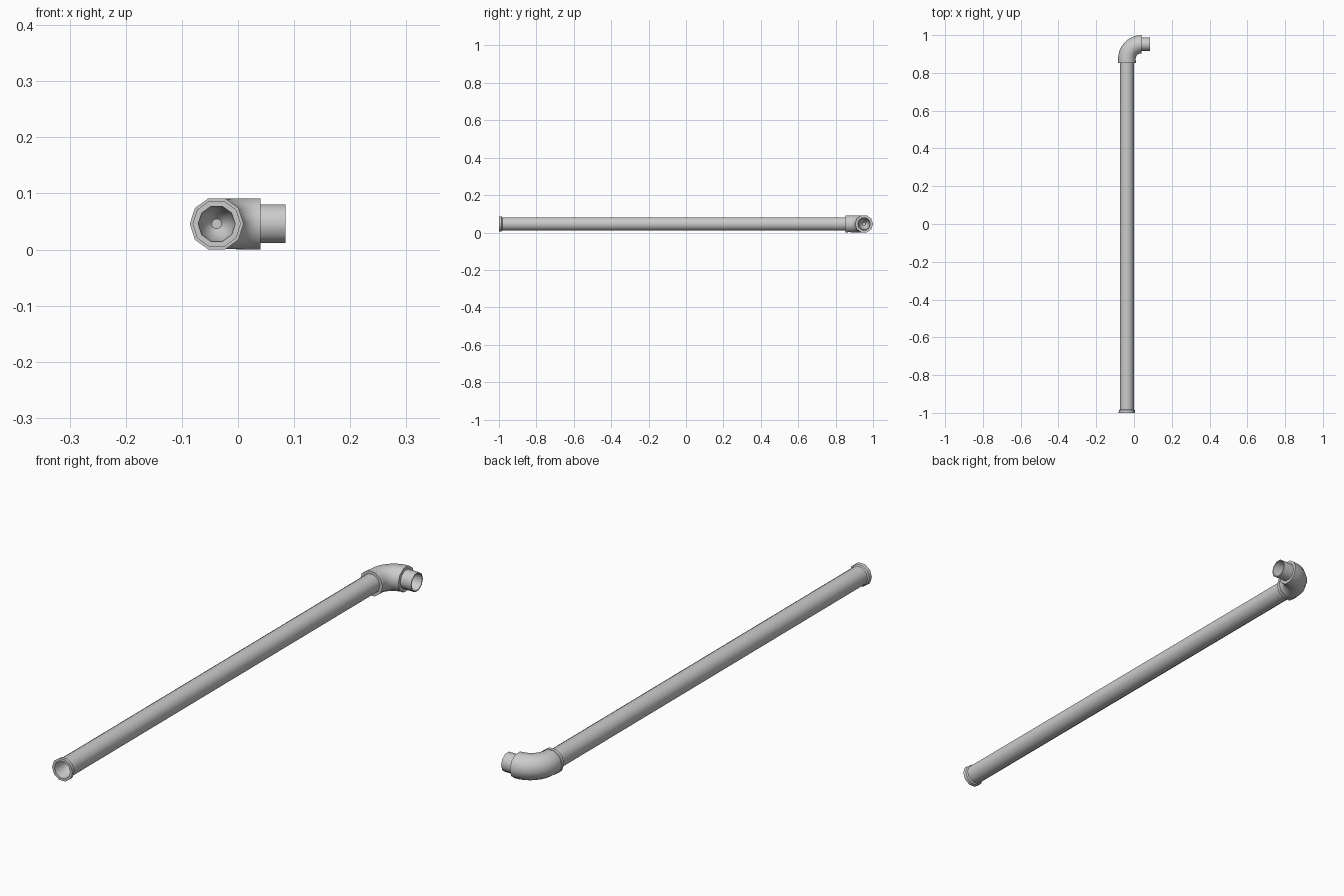
import bpy, bmesh
from math import sin, cos, pi, radians
from mathutils import Vector

if "Cube" in bpy.data.objects:
    bpy.data.objects.remove(bpy.data.objects["Cube"])

SIDES = 10
ZC = 0.0457          # height of the pipe axis
PX, EY = -0.038, 0.952   # long pipe axis x, outlet axis y


def sweep(name, stations, cap_start=False, cap_end=False):
    """Loft decagon rings along a flat path; station = (x, y, heading, radius)."""
    bm = bmesh.new()
    rings = []
    for x, y, heading, r in stations:
        side = Vector((-sin(heading), cos(heading), 0))
        ring = []
        for i in range(SIDES):
            a = 2 * pi * i / SIDES
            ring.append(bm.verts.new(Vector((x, y, ZC)) + side * (r * cos(a))
                                     + Vector((0, 0, r * sin(a)))))
        rings.append(ring)
    for a, b in zip(rings, rings[1:]):
        for i in range(SIDES):
            j = (i + 1) % SIDES
            bm.faces.new((a[i], a[j], b[j], b[i]))
    if cap_start:
        bm.faces.new(rings[0][::-1])
    if cap_end:
        bm.faces.new(rings[-1])
    bmesh.ops.recalc_face_normals(bm, faces=bm.faces)
    me = bpy.data.meshes.new(name)
    bm.to_mesh(me)
    bm.free()
    ob = bpy.data.objects.new(name, me)
    bpy.context.collection.objects.link(ob)
    bpy.ops.object.select_all(action='DESELECT')
    ob.select_set(True)
    bpy.context.view_layer.objects.active = ob
    bpy.ops.object.shade_smooth_by_angle(angle=radians(42))
    return ob


def along_y(profile):
    return [(PX, y, pi / 2, r) for y, r in profile]


def along_x(profile):
    return [(x, EY, 0, r) for x, r in profile]


# Long pipe with a flared rim and a recessed, tapering bore
sweep("long_pipe", along_y([
    (-0.93, 0.009), (-0.94, 0.018), (-0.965, 0.029), (-1.0, 0.033),
    (-1.0, 0.043), (-0.986, 0.042), (-0.982, 0.037), (0.87, 0.037)]),
    cap_start=True, cap_end=True)

# Elbow: short collar, quarter bend, then outlet face
BEND = 0.04 - PX
cx, cy = 0.04, EY - BEND
elbow = along_y([(0.853, 0.034), (0.853, 0.048), (0.866, 0.048), (0.866, 0.0465)])
STEPS = 8
for k in range(STEPS + 1):
    t = pi / 2 * k / STEPS
    r = 0.0465 + 0.0015 * k / STEPS
    elbow.append((cx - BEND * cos(t), cy + BEND * sin(t), pi / 2 - t, r))
elbow += along_x([(0.04, 0.034)])
sweep("elbow", elbow)

# Short outlet stub with thin wall and tapering bore
sweep("outlet_stub", along_x([
    (0.02, 0.036), (0.085, 0.036), (0.085, 0.032),
    (0.045, 0.029), (0.02, 0.018), (0.01, 0.009)]),
    cap_start=False, cap_end=True)
